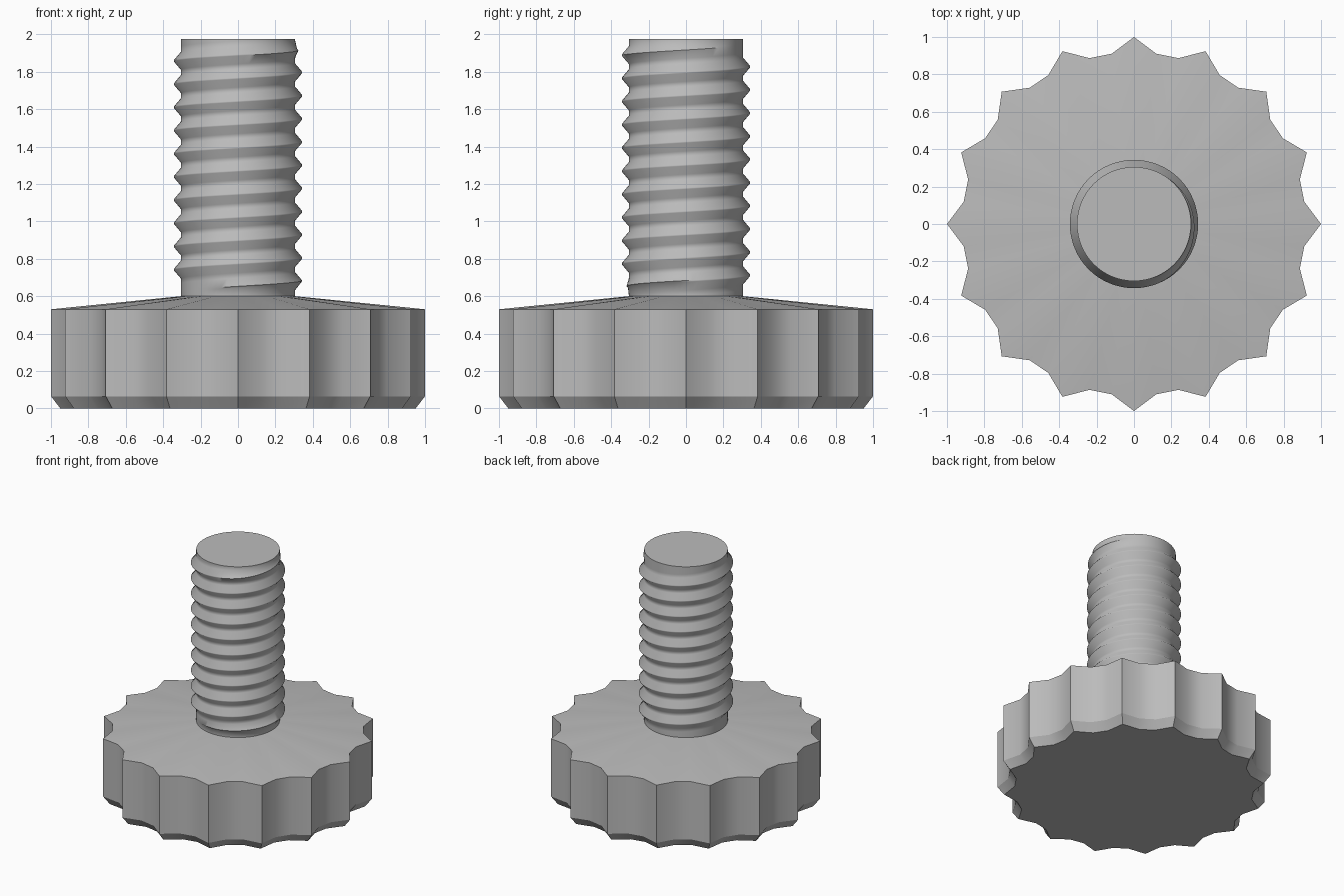
import bpy, bmesh, math

cube = bpy.data.objects.get("Cube")
if cube:
    bpy.data.objects.remove(cube, do_unlink=True)

# Single plain grey finish
grey = bpy.data.materials.new("plain_grey")
grey.use_nodes = True
COLOUR = (0.5, 0.5, 0.5, 1)
grey.diffuse_color = COLOUR
grey.node_tree.nodes["Principled BSDF"].inputs["Base Color"].default_value = COLOUR


def make_object(name, bm, angle):
    bmesh.ops.recalc_face_normals(bm, faces=bm.faces)
    mesh = bpy.data.meshes.new(name)
    bm.to_mesh(mesh)
    bm.free()
    mesh.materials.append(grey)
    obj = bpy.data.objects.new(name, mesh)
    bpy.context.collection.objects.link(obj)
    bpy.ops.object.select_all(action='DESELECT')
    obj.select_set(True)
    bpy.context.view_layer.objects.active = obj
    bpy.ops.object.shade_smooth_by_angle(angle=math.radians(angle))
    return obj


def polar(radius, angle, z):
    return (radius * math.cos(angle), radius * math.sin(angle), z)


# Scalloped knob: sharp tips with two valley points between them
TIPS, STEM_R, STEM_BASE, STEM_TOP = 16, 0.305, 0.6, 1.975
outline = [1.0, 0.918, 0.918] * TIPS
count = len(outline)
bm = bmesh.new()
rings = []
for z, scale in ((0, 0.95), (0.065, 1), (0.53, 1), (STEM_BASE, None)):
    rings.append([bm.verts.new(polar(r * scale if scale else STEM_R,
                                     math.tau * i / count, z))
                  for i, r in enumerate(outline)])
for low, high in zip(rings, rings[1:]):
    for i in range(count):
        k = (i + 1) % count
        bm.faces.new((low[i], low[k], high[k], high[i]))
bm.faces.new(rings[0])
bm.faces.new(rings[-1])
make_object("scalloped_knob", bm, 30)

# Threaded stem: rows follow the helix and are clamped flat at both ends
PITCH, DEPTH, SEGMENTS = 0.124, 0.038, 64
profile = ((0, 1), (0.36, 0), (0.58, 0), (0.94, 1))   # height in pitch, crest amount
CREST_Z = 0.56 - PITCH
bm = bmesh.new()
rows = []
for turn in range(14):
    for offset, crest in profile:
        row = []
        for i in range(SEGMENTS):
            z = CREST_Z + PITCH * (turn + offset + i / SEGMENTS)
            z = min(max(z, STEM_BASE), STEM_TOP)
            fade = min((z - STEM_BASE) / 0.08, (STEM_TOP - z) / 0.08)
            fade = min(max(2 * fade - 1, 0), 1)
            row.append(bm.verts.new(polar(STEM_R + DEPTH * crest * fade,
                                          math.tau * i / SEGMENTS, z)))
        rows.append(row)
step = len(profile)
for j in range(len(rows) - 1 - step):
    for i in range(SEGMENTS):
        wrap = i == SEGMENTS - 1
        k, n = (0, j + step) if wrap else (i + 1, j)
        bm.faces.new((rows[j][i], rows[n][k], rows[n + 1][k], rows[j + 1][i]))
bmesh.ops.remove_doubles(bm, verts=bm.verts, dist=0.0005)
loose = [v for v in bm.verts if not v.link_faces]
bmesh.ops.delete(bm, geom=loose, context='VERTS')
bmesh.ops.holes_fill(bm, edges=[e for e in bm.edges if e.is_boundary], sides=0)
make_object("threaded_stem", bm, 50)
